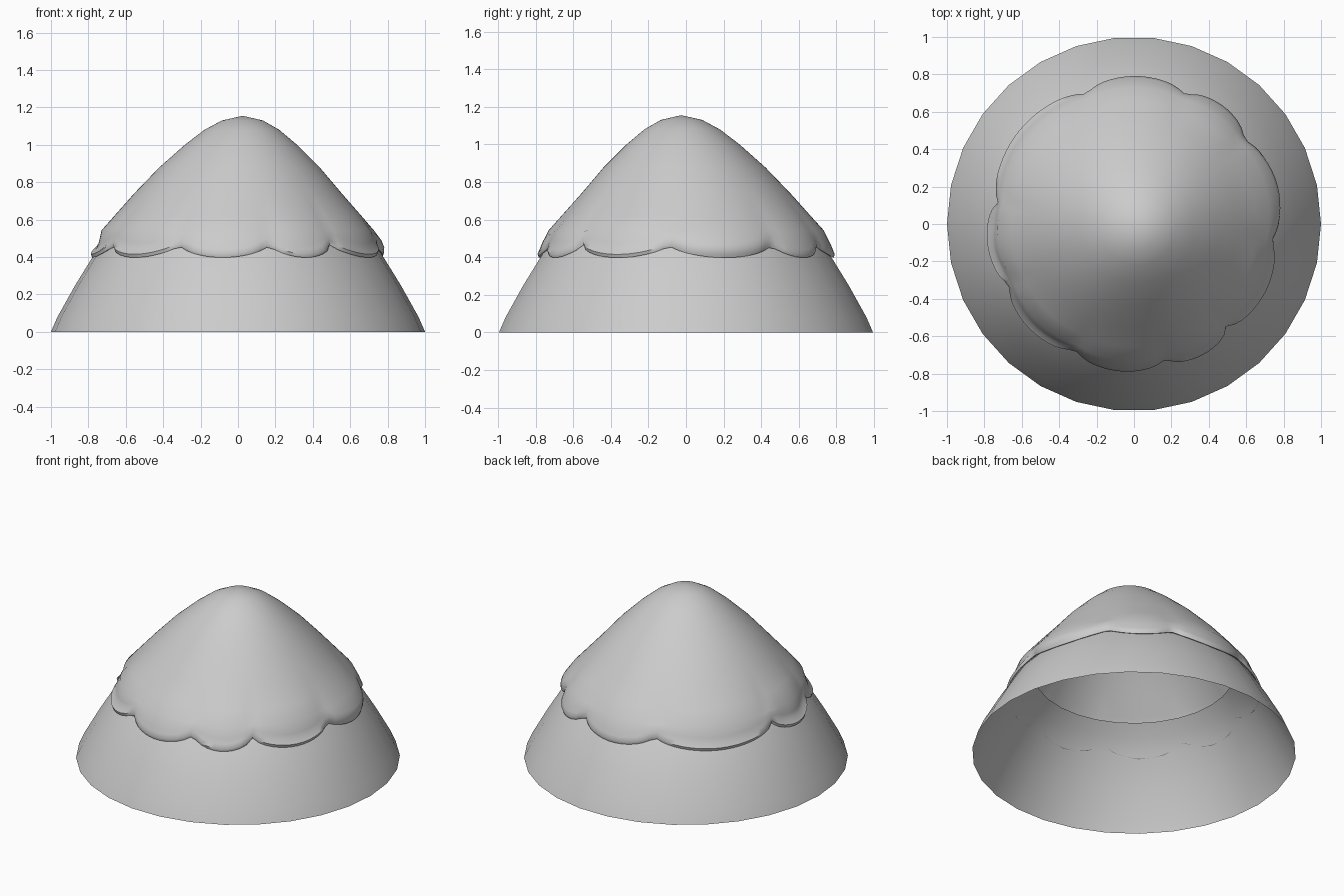
import bpy, bmesh
from math import sin, cos, pi, radians

if "Cube" in bpy.data.objects:
    bpy.data.objects.remove(bpy.data.objects["Cube"])

# body profile (radius, height) and its straight-line lookup
BODY = [(1.0, 0.0), (0.965, 0.08), (0.87, 0.25), (0.765, 0.42), (0.69, 0.505), (0.62, 0.57)]


def body_radius(z):
    for (r0, z0), (r1, z1) in zip(BODY, BODY[1:]):
        if z <= z1:
            return r0 + (r1 - r0) * (z - z0) / (z1 - z0)
    return BODY[-1][0]


def loft(name, rings, tip=None):
    """Skin a stack of equal-length closed rings, with an optional tip point."""
    bm = bmesh.new()
    loops = [[bm.verts.new(p) for p in ring] for ring in rings]
    n = len(loops[0])
    for a, b in zip(loops, loops[1:]):
        for i in range(n):
            j = (i + 1) % n
            bm.faces.new((a[i], a[j], b[j], b[i]))
    if tip:
        t = bm.verts.new(tip)
        for i in range(n):
            bm.faces.new((loops[-1][i], loops[-1][(i + 1) % n], t))
    mesh = bpy.data.meshes.new(name)
    bm.to_mesh(mesh)
    bm.free()
    obj = bpy.data.objects.new(name, mesh)
    bpy.context.collection.objects.link(obj)
    bpy.ops.object.select_all(action='DESELECT')
    obj.select_set(True)
    bpy.context.view_layer.objects.active = obj
    bpy.ops.object.shade_smooth_by_angle(angle=radians(50))
    return obj


# mountain body: open 30-sided shell
loft("mountain_body", [[(r * cos(2 * pi * i / 30), r * sin(2 * pi * i / 30), z)
                        for i in range(30)] for r, z in BODY])

# snow cap: nine uneven lobes between notch angles, with the widest radius of each
NOTCH = [-7, 37.5, 68, 110, 171, 206, 245, 283, 312, 353]
WIDEST = [0.795, 0.78, 0.78, 0.772, 0.755, 0.765, 0.78, 0.775, 0.77]
SEG = 120
# upper cap profile (radius, height)
UPPER = [(0.655, 0.625), (0.555, 0.74), (0.43, 0.878), (0.30, 1.0), (0.20, 1.08), (0.11, 1.13)]


def lobe(deg):
    """0 at a notch, 1 mid-lobe; also the radius and lower edge there."""
    if deg >= 353:
        deg -= 360
    for a, b, w in zip(NOTCH, NOTCH[1:], WIDEST):
        if deg < b:
            s = max(0.0, sin(pi * (deg - a) / (b - a))) ** 0.65
            return s, 0.733 + (w - 0.733) * s, 0.465 - 0.068 * s
    return 0, 0.733, 0.465


columns = []
for i in range(SEG):
    deg = 360 * i / SEG
    s, wide, edge = lobe(deg)
    wide = max(wide, body_radius(edge + 0.04) + 0.012)
    foot = body_radius(edge)
    shoulder = 0.712 + 0.02 * s
    pts = [(foot - 0.008, edge + 0.006),
           (foot + 0.006, edge),
           (max(wide - 0.004, foot + 0.012), edge + 0.018),
           (wide, edge + 0.045),
           (wide - 0.012, edge + 0.075),
           (shoulder, 0.543)]
    pts += [(r + (0.006 * (s - 0.5) if k == 0 else 0), z) for k, (r, z) in enumerate(UPPER)]
    a = radians(deg)
    col = []
    for r, z in pts:
        lean = 0.025 * max(0, (z - 0.75) / 0.4)
        col.append((r * cos(a) + lean, r * sin(a) - lean, z))
    columns.append(col)

loft("snow_cap", list(zip(*columns)), tip=(0.025, -0.025, 1.155))
